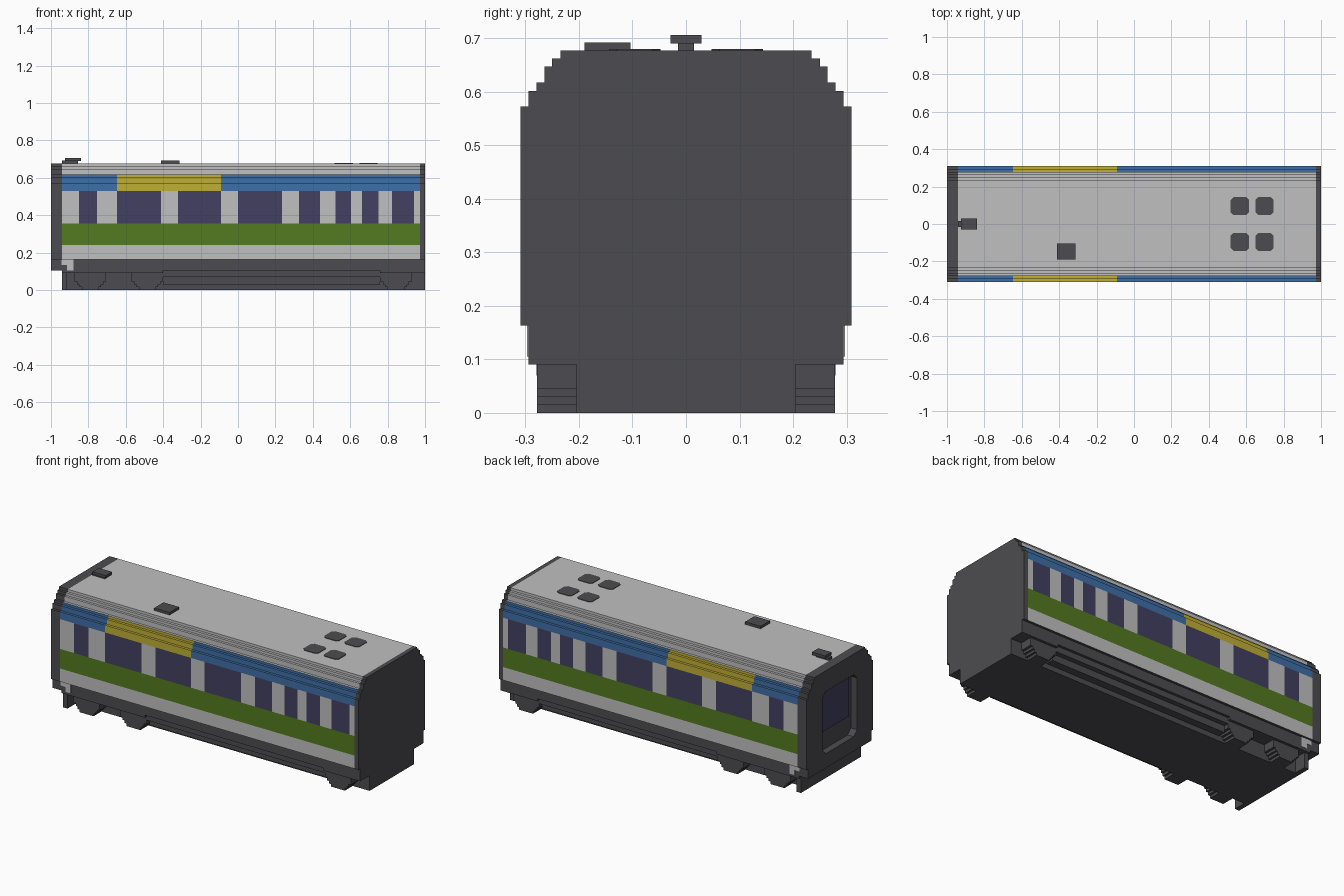
import bpy, bmesh, math
from mathutils import Vector

cube = bpy.data.objects.get("Cube")
if cube:
    bpy.data.objects.remove(cube, do_unlink=True)


def material(name, rgb):
    m = bpy.data.materials.new(name)
    m.use_nodes = True
    m.diffuse_color = (*rgb, 1)
    bsdf = next(n for n in m.node_tree.nodes if n.type == 'BSDF_PRINCIPLED')
    bsdf.inputs["Base Color"].default_value = (*rgb, 1)
    return m


GREY = material("light grey", (0.53, 0.53, 0.53))
DARK = material("charcoal", (0.073, 0.071, 0.079))
BLUE = material("blue", (0.049, 0.163, 0.393))
YELLOW = material("yellow", (0.53, 0.43, 0.035))
GREEN = material("green", (0.086, 0.196, 0.014))
GLASS = material("purple glass", (0.055, 0.051, 0.119))


def finish(bm, name, *mats):
    bmesh.ops.recalc_face_normals(bm, faces=bm.faces)
    me = bpy.data.meshes.new(name)
    bm.to_mesh(me)
    bm.free()
    for m in mats:
        me.materials.append(m)
    ob = bpy.data.objects.new(name, me)
    bpy.context.collection.objects.link(ob)
    return ob


def add_box(bm, x, y, z):
    verts = bmesh.ops.create_cube(bm, size=1)["verts"]
    for v in verts:
        v.co = Vector([(a + b) / 2 + c * (b - a) for (a, b), c in zip((x, y, z), v.co)])


def boxes(name, mat, items, both_sides=False):
    """One object made of (x, y, z) range boxes, optionally mirrored across y."""
    bm = bmesh.new()
    for x, y, z in items:
        add_box(bm, x, y, z)
        if both_sides:
            add_box(bm, x, (-y[1], -y[0]), z)
    return finish(bm, name, mat)


def mirror(half):
    return half + [(-y, z) for y, z in reversed(half)]


def prism(name, mat, outline, x0, x1, hole=None):
    """Extrude a (y, z) outline along x, with an optional hole."""
    bm = bmesh.new()
    for loop in [outline] + ([hole] if hole else []):
        vs = [bm.verts.new((x0, y, z)) for y, z in loop]
        for i, v in enumerate(vs):
            bm.edges.new((v, vs[i - 1]))
    bmesh.ops.triangle_fill(bm, edges=bm.edges[:], use_beauty=True)
    out = bmesh.ops.extrude_face_region(bm, geom=bm.faces[:])["geom"]
    bmesh.ops.translate(bm, vec=(x1 - x0, 0, 0),
                        verts=[g for g in out if isinstance(g, bmesh.types.BMVert)])
    return finish(bm, name, mat)


# Stepped cross-section, right half from the sill up to the roof
ROOF = [(0.309, 0.573), (0.294, 0.573), (0.294, 0.602), (0.279, 0.602),
        (0.279, 0.617), (0.264, 0.617), (0.264, 0.647), (0.25, 0.647),
        (0.25, 0.662), (0.235, 0.662), (0.235, 0.677)]
BANDS = [(0.309, z) for z in (0.163, 0.24, 0.355, 0.53)]
WINDOWS = [(-0.85, -0.755), (-0.647, -0.412), (-0.32, -0.09), (0.0, 0.235),
           (0.326, 0.438), (0.52, 0.604), (0.663, 0.75), (0.824, 0.94)]
YELLOW_SPAN = (-0.647, -0.09)

# Car body: cut at window edges, coloured by height and position
section = mirror(BANDS + ROOF)
cuts = sorted({-0.942, 0.974, *[x for w in WINDOWS for x in w]})
bm = bmesh.new()
rings = [[bm.verts.new((x, y, z)) for y, z in section] for x in cuts]
n = len(section)
for a, b in zip(rings, rings[1:]):
    for i in range(n):
        j = (i + 1) % n
        f = bm.faces.new((a[i], a[j], b[j], b[i]))
        c = f.calc_center_median()
        in_window = any(lo < c.x < hi for lo, hi in WINDOWS)
        if abs(c.y) < 0.1 and c.z < 0.2:
            f.material_index = 1
        elif 0.24 < c.z < 0.355:
            f.material_index = 4
        elif 0.355 < c.z < 0.53 and in_window:
            f.material_index = 5
        elif 0.53 < c.z < 0.616:
            f.material_index = 3 if YELLOW_SPAN[0] < c.x < YELLOW_SPAN[1] else 2
bm.faces.new(rings[0]).material_index = 1
bm.faces.new(rings[-1]).material_index = 1
finish(bm, "car_body", GREY, DARK, BLUE, YELLOW, GREEN, GLASS)


# End caps
def cap_outline(bottom):
    return mirror([(0.294, bottom), (0.294, 0.163), (0.309, 0.163)] + ROOF)


prism("closed_end", DARK, cap_outline(0.09), 0.974, 1.0)
opening = mirror([(0.13, 0.19), (0.16, 0.22), (0.16, 0.525), (0.13, 0.555)])
prism("window_end", DARK, cap_outline(0.105), -1.0, -0.942, opening)
boxes("end_window_backing", DARK, [((-0.96, -0.942), (-0.17, 0.17), (0.18, 0.565))])
boxes("end_window_glass", GLASS, [((-0.965, -0.959), (-0.135, 0.16), (0.30, 0.555))])

# Underframe and side skirts
boxes("underframe", DARK, [((-0.942, 1.0), (-0.205, 0.205), (0, 0.163))])
boxes("side_skirts", DARK, [((-0.942, -0.40), (0.2, 0.294), (0.09, 0.163)),
                            ((-0.40, 0.76), (0.2, 0.294), (0.105, 0.163)),
                            ((0.76, 1.0), (0.2, 0.294), (0.09, 0.163))], True)
boxes("equipment_boxes", DARK, [((-0.40, 0.76), (0.2, 0.279), (0.07, 0.105)),
                                ((-0.40, 0.76), (0.2, 0.25), (0.03, 0.07))], True)
boxes("corner_steps", GREY, [((-0.945, -0.88), (0.28, 0.297), (0.134, 0.164)),
                             ((-0.914, -0.88), (0.28, 0.297), (0.105, 0.134))], True)

# Stepped axle boxes
layers = [(0.045, 0, 0.015), (0.058, 0.015, 0.03), (0.07, 0.03, 0.045), (0.085, 0.045, 0.09)]
boxes("axle_boxes", DARK, [((x - w, x + w), (0.2, 0.2785), (lo, hi))
                           for x in (-0.79, -0.485, 0.845) for w, lo, hi in layers], True)
boxes("end_feet", DARK, [((-0.942, -0.914), (0.2, 0.2785), (0, 0.09))], True)

# Roof equipment
boxes("roof_horn", DARK, [((-0.925, -0.84), (-0.029, 0.029), (0.69, 0.706)),
                          ((-0.94, -0.855), (-0.015, 0.015), (0.67, 0.692))])
boxes("roof_hatch", DARK, [((-0.412, -0.312), (-0.19, -0.104), (0.67, 0.692))])

# Roof vents with clipped corners
bm = bmesh.new()
for cx in (0.566, 0.698):
    for cy in (-0.096, 0.096):
        hx, hy, k = 0.049, 0.048, 0.015
        pts = [(hx, hy - k), (hx - k, hy), (k - hx, hy), (-hx, hy - k),
               (-hx, k - hy), (k - hx, -hy), (hx - k, -hy), (hx, k - hy)]
        f = bm.faces.new([bm.verts.new((cx + x, cy + y, 0.676)) for x, y in pts])
        top = bmesh.ops.extrude_face_region(bm, geom=[f])["geom"]
        bmesh.ops.translate(bm, vec=(0, 0, 0.004),
                            verts=[g for g in top if isinstance(g, bmesh.types.BMVert)])
finish(bm, "roof_vents", DARK)
